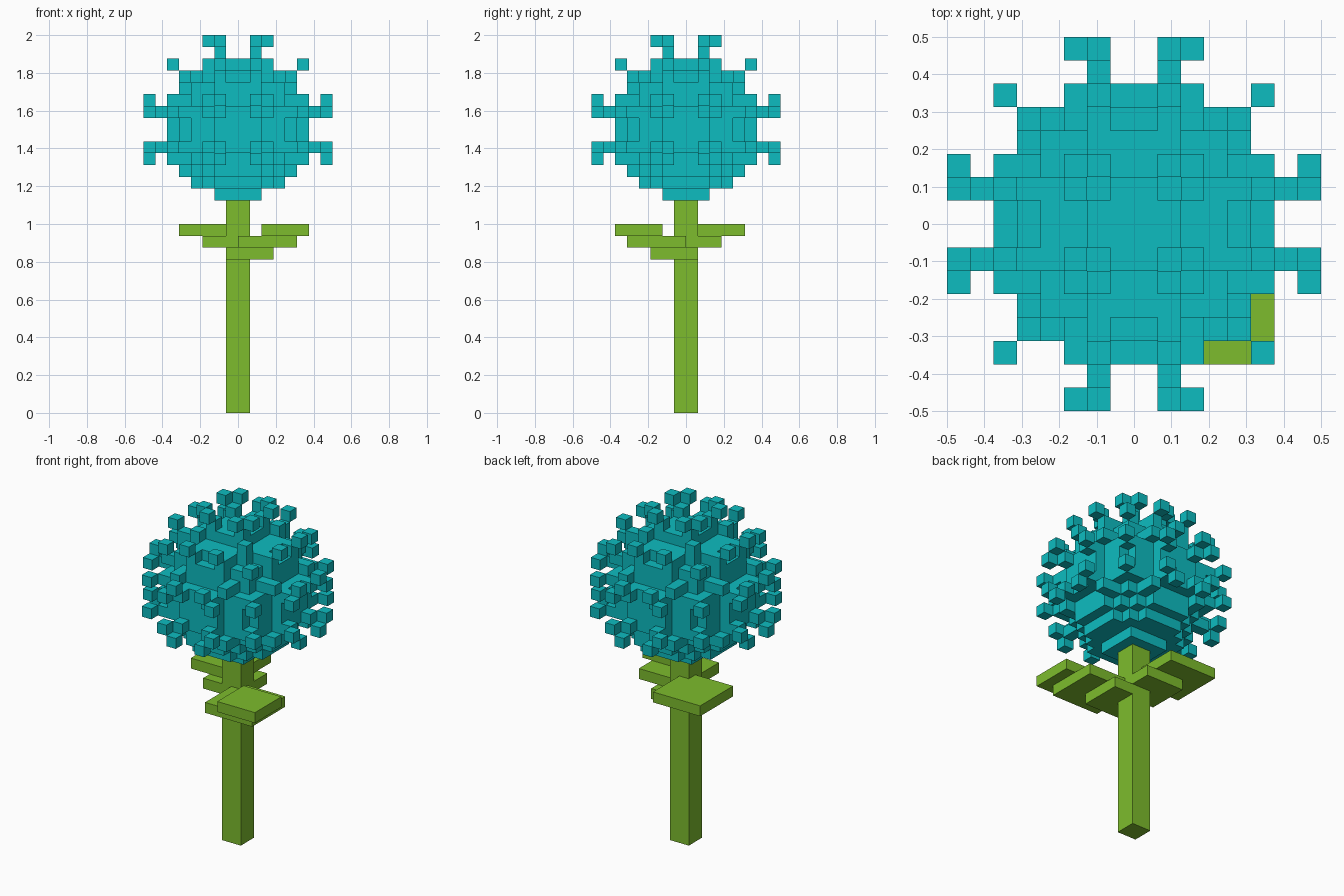
import bpy
import bmesh
from mathutils import Vector

U = 1 / 16                      # one voxel
CENTRE = Vector((0, 0, 24))     # middle of the flower head, in voxels

cube = bpy.data.objects.get("Cube")
if cube:
    bpy.data.objects.remove(cube, do_unlink=True)


def material(name, rgb):
    mat = bpy.data.materials.new(name)
    mat.use_nodes = True
    colour = (*rgb, 1)
    mat.diffuse_color = colour
    mat.node_tree.nodes["Principled BSDF"].inputs["Base Color"].default_value = colour
    return mat


def finish(name, bm, mat):
    bmesh.ops.recalc_face_normals(bm, faces=bm.faces)
    mesh = bpy.data.meshes.new(name)
    bm.to_mesh(mesh)
    bm.free()
    mesh.materials.append(mat)
    bpy.context.collection.objects.link(bpy.data.objects.new(name, mesh))


def box(name, low, high, mat):
    """Box between two corners given in voxels."""
    low, high = Vector(low) * U, Vector(high) * U
    bm = bmesh.new()
    bmesh.ops.create_cube(bm, size=1)
    for v in bm.verts:
        v.co = (low + high) / 2 + v.co * (high - low)
    finish(name, bm, mat)


def voxels(name, cells, solid, mat):
    """Outer faces of the cells, leaving out faces that touch the solid set."""
    bm = bmesh.new()
    for cell in cells:
        for axis in range(3):
            for side in (-1, 1):
                n = Vector((0, 0, 0))
                n[axis] = side
                c = Vector(cell)
                if tuple(c + n) in solid:
                    continue
                a, b = Vector(n.yzx) / 2, Vector(n.zxy) / 2
                mid = c + n / 2 + CENTRE
                ring = [mid + a + b, mid - a + b, mid - a - b, mid + a - b]
                if side < 0:
                    ring.reverse()
                bm.faces.new([bm.verts.new(p * U) for p in ring])
    mesh = bpy.data.meshes.new(name)
    bm.to_mesh(mesh)
    bm.free()
    mesh.materials.append(mat)
    bpy.context.collection.objects.link(bpy.data.objects.new(name, mesh))


teal = material("petal teal", (0.004, 0.503, 0.53))
green = material("stem green", (0.205, 0.503, 0.026))

# Stem
box("stem", (-1, -1, 0), (1, 1, 18), green)

# Stepped leaves on opposite corners
box("front_leaf_base", (-1, -3, 13), (3, 1, 14), green)
box("front_leaf_middle", (0, -5, 14), (5, 0, 15), green)
box("front_leaf_tip", (2, -6, 15), (6, -2, 16), green)
box("back_leaf_base", (-3, -1, 14), (1, 3, 15), green)
box("back_leaf_tip", (-5, 0, 15), (0, 5, 16), green)

# Round flower head
steps = [i + 0.5 for i in range(-6, 6)]
core = {(x, y, z) for x in steps for y in steps for z in steps
        if x * x + y * y + z * z <= 36}
voxels("flower_core", core, core, teal)

# Florets: one octant pattern, turned to every axis and mirrored
pattern = [
    (6.5, 1.5, 1.5), (7.5, 1.5, 2.5), (7.5, 2.5, 1.5),   # facing the axes
    (5.5, 2.5, 2.5),
    (4.5, 4.5, 1.5), (5.5, 5.5, 1.5),                    # facing the edges
    (3.5, 3.5, 3.5), (4.5, 4.5, 4.5),                    # facing the corners
]
florets = set()
for p in pattern:
    for turn in range(3):
        x, y, z = p[turn:] + p[:turn]
        for sx in (-1, 1):
            for sy in (-1, 1):
                for sz in (-1, 1):
                    if sz * z > -3:      # the underside stays bare
                        florets.add((sx * x, sy * y, sz * z))
voxels("florets", florets, florets | core, teal)
